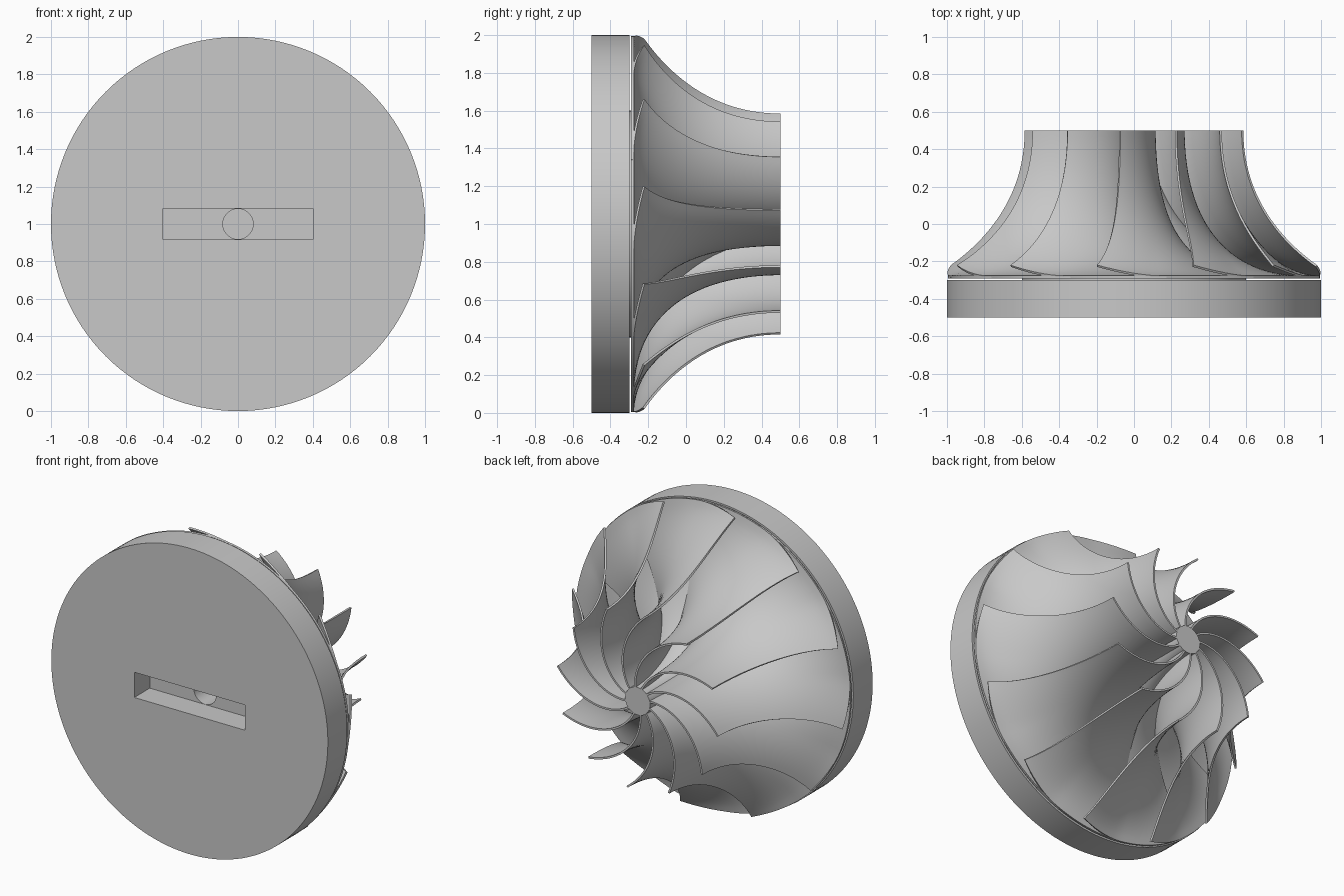
import bpy, bmesh, math
from mathutils import Vector, Matrix
from mathutils.geometry import interpolate_bezier

cube = bpy.data.objects.get("Cube")
if cube:
    bpy.data.objects.remove(cube, do_unlink=True)

grey = bpy.data.materials.new("machined grey")
grey.use_nodes = True
colour = (0.58, 0.58, 0.58, 1)
grey.diffuse_color = colour
grey.node_tree.nodes["Principled BSDF"].inputs["Base Color"].default_value = colour

BLADES = 12
STEPS = 32      # rows along the flow
SPAN = 24       # rows from root to tip
AXIS_Z = 1.0


def make_object(name, bm):
    bmesh.ops.recalc_face_normals(bm, faces=bm.faces)
    mesh = bpy.data.meshes.new(name)
    bm.to_mesh(mesh)
    bm.free()
    obj = bpy.data.objects.new(name, mesh)
    bpy.context.collection.objects.link(obj)
    mesh.materials.append(grey)
    return obj


def cut(obj, cutter):
    cutter.hide_render = True
    mod = obj.modifiers.new("cut", "BOOLEAN")
    mod.operation = "DIFFERENCE"
    mod.solver = "EXACT"
    mod.object = cutter


def finish(obj, angle=35):
    """Apply modifiers, then smooth all but the sharp edges."""
    bpy.ops.object.select_all(action="DESELECT")
    obj.select_set(True)
    bpy.context.view_layer.objects.active = obj
    for mod in list(obj.modifiers):
        bpy.ops.object.modifier_apply(modifier=mod.name)
    bpy.ops.object.shade_smooth_by_angle(angle=math.radians(angle))


def polar(r, degrees, y):
    a = math.radians(degrees)
    return Vector((r * math.sin(a), y, AXIS_Z + r * math.cos(a)))


def lathe(name, profile, sides=128):
    """Revolve (radius, y) points round the wheel axis and cap both ends."""
    bm = bmesh.new()
    rings = [[bm.verts.new(polar(r, 360 * i / sides, y)) for i in range(sides)]
             for r, y in profile]
    for a, b in zip(rings, rings[1:]):
        for i in range(sides):
            j = (i + 1) % sides
            bm.faces.new((a[i], a[j], b[j], b[i]))
    bm.faces.new(rings[0])
    bm.faces.new(rings[-1])
    return make_object(name, bm)


def flow_curve(*points):
    knots = [Vector((r, y, 0)) for r, y in points]
    return [(p.x, p.y) for p in interpolate_bezier(*knots, STEPS + 1)]


hub_line = flow_curve((0.09, 0.5), (0.1, 0.06), (0.43, -0.28), (0.995, -0.288))
tip_line = flow_curve((0.585, 0.5), (0.585, 0.15), (0.78, -0.08), (0.995, -0.23))

# Back disc, and a flared hub whose short neck leaves a thin gap above it
disc = lathe("back_disc", [(1, -0.5), (1, -0.3)])
hub = lathe("hub", hub_line + [(0.995, -0.291), (0.6, -0.291), (0.6, -0.3)])

# Drive slot in the disc and a shaft hole running on into the hub
bm = bmesh.new()
bmesh.ops.create_cube(bm, size=1, matrix=Matrix.Translation((0, -0.5, AXIS_Z))
                      @ Matrix.Diagonal((0.8, 0.32, 0.165, 1)))
slot_cutter = make_object("slot_cutter", bm)
hole_cutter = lathe("hole_cutter", [(0.081, -0.6), (0.081, -0.1)], 48)
cut(disc, slot_cutter)
cut(disc, hole_cutter)
cut(hub, hole_cutter)
finish(disc)
finish(hub)
for cutter in (slot_cutter, hole_cutter):
    bpy.data.objects.remove(cutter, do_unlink=True)


# Swept blades, leaning from the hub out to the tip line; the outer edge
# drops quickly to the hub rim
def blade_point(s, t, turn):
    i = round(s * STEPS)
    (hr, hy), (tr, ty) = hub_line[i], tip_line[i]
    late = s ** 6
    drop = max(0, 1 - (1 - t) / 0.36) ** 1.5
    lift = t + (drop - t) * late
    r = hr + (tr - hr) * t
    y = hy + 0.006 * late + (ty - hy) * lift
    root = 42 - 2 * s
    tip = -7.5 - 4 * s ** 3
    return polar(r, root + (tip - root) * t + turn, y)


for k in range(BLADES):
    bm = bmesh.new()
    grid = [[bm.verts.new(blade_point(i / STEPS, j / SPAN, k * 360 / BLADES))
             for j in range(SPAN + 1)] for i in range(STEPS + 1)]
    for a, b in zip(grid, grid[1:]):
        for j in range(SPAN):
            bm.faces.new((a[j], a[j + 1], b[j + 1], b[j]))
    blade = make_object(f"blade_{k + 1}", bm)
    mod = blade.modifiers.new("thickness", "SOLIDIFY")
    mod.thickness = 0.012
    mod.offset = 0
    finish(blade, 40)
